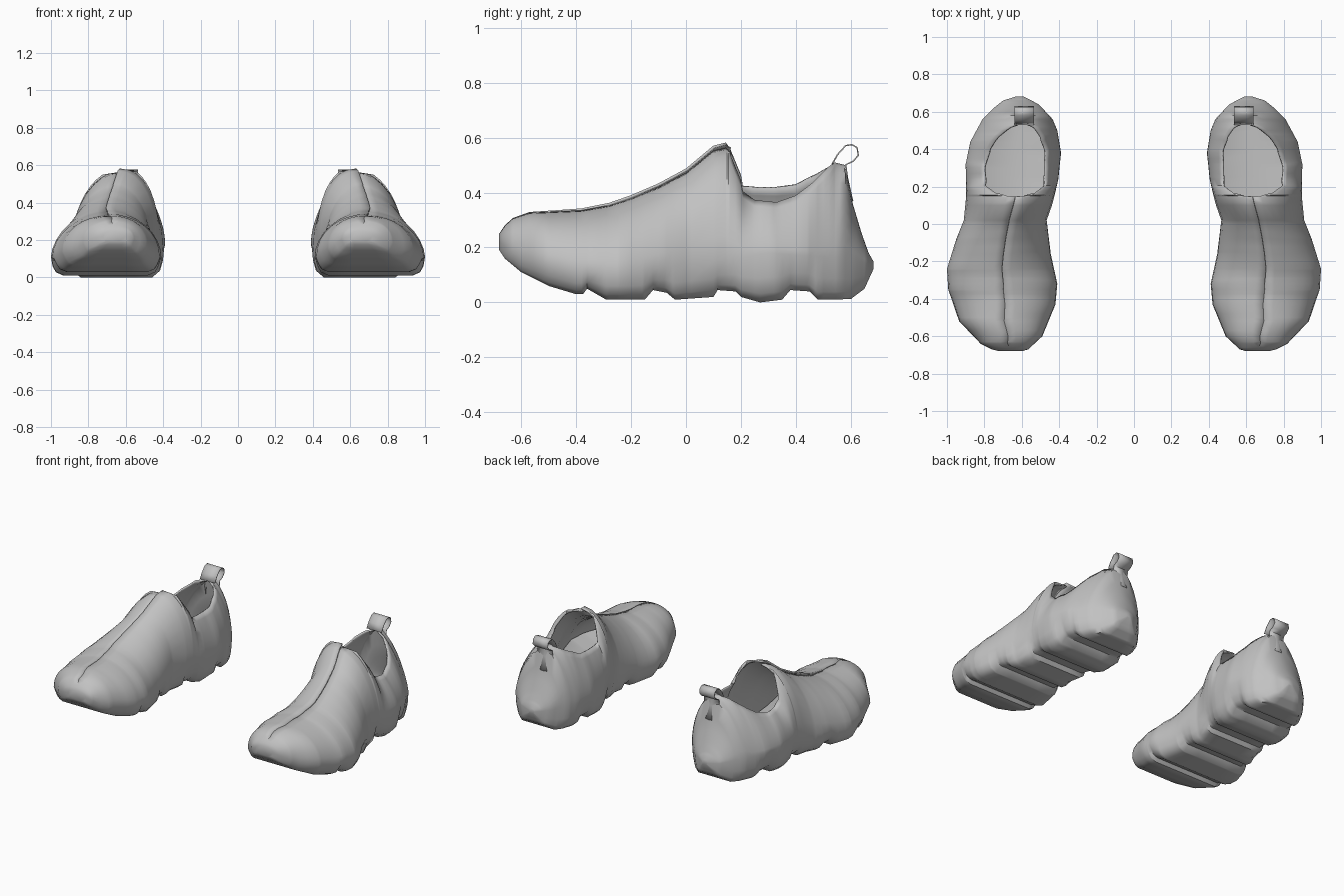
import bpy, bmesh, math

cube = bpy.data.objects.get("Cube")
if cube:
    bpy.data.objects.remove(cube)

grey = bpy.data.materials.new("plain grey")
grey.use_nodes = True
COLOR = (0.54, 0.54, 0.54, 1)
grey.diffuse_color = COLOR
grey.node_tree.nodes["Principled BSDF"].inputs["Base Color"].default_value = COLOR

# Shoe measurements along its length, as (y, value) pairs
OUTER = [(-.68, .72), (-.67, .76), (-.64, .82), (-.52, .935), (-.35, .993), (-.24, 1), (-.08, .95),
         (.02, .91), (.15, .897), (.32, .9), (.44, .875), (.56, .81), (.62, .75), (.66, .7), (.682, .63)]
INNER = [(-.68, .6), (-.67, .565), (-.6, .49), (-.43, .42), (-.32, .41), (-.16, .445), (.02, .467),
         (.1, .44), (.24, .405), (.38, .39), (.5, .41), (.56, .435), (.64, .51), (.682, .59)]
# Height of the ridge, or of the edge where the shoe is open
TOP = [(-.68, .25), (-.66, .28), (-.63, .307), (-.57, .328), (-.48, .333), (-.38, .339), (-.28, .358),
       (-.2, .385), (-.1, .427), (0, .48), (.1, .562), (.145, .573), (.16, .552), (.2, .455),
       (.207, .415), (.25, .397), (.33, .393), (.4, .41), (.47, .455), (.54, .51), (.58, .5),
       (.607, .36), (.64, .25), (.665, .18), (.682, .15)]
TREAD = [(-.68, .19), (-.66, .16), (-.6, .11), (-.5, .06), (-.4, .03), (-.375, .03), (-.36, .05),
         (-.29, .01), (-.15, .01), (-.12, .045), (-.07, .035), (-.04, .01), (.1, .02), (.115, .045),
         (.18, .04), (.2, .02), (.27, 0), (.35, .01), (.38, .045), (.45, .04), (.48, .01),
         (.6, .012), (.65, .05), (.682, .12)]
WIDEST = [(-.68, .22), (-.6, .16), (-.4, .11), (-.2, .11), (0, .14), (.3, .18), (.6, .16), (.682, .135)]
OPENING = [(-.68, 0), (.145, 0), (.155, .09), (.2, .15), (.207, .158), (.3, .165), (.4, .15),
           (.47, .115), (.52, .065), (.545, 0), (.682, 0)]
FULLNESS = [(-.68, 2.4), (-.5, 2.1), (-.25, 1.8), (-.05, 1.9), (.145, 2.1), (.3, 1.7), (.5, 1.5), (.682, 1.9)]
DIP = [(-.68, 0), (.207, .01), (.25, .024), (.33, .028), (.45, .015), (.52, 0), (.682, 0)]
LEAN = [(-.68, 0), (-.3, .005), (.145, .03), (.3, .018), (.58, .033), (.682, 0)]
TABLES = (OUTER, INNER, TOP, TREAD, WIDEST, OPENING, FULLNESS, DIP, LEAN)
STATIONS = sorted({y for table in TABLES for y, _ in table})
ARCH = 8


def sample(table, y):
    for (a, va), (b, vb) in zip(table, table[1:]):
        if y <= b:
            return va + (vb - va) * (y - a) / (b - a)
    return table[-1][1]


def finish(name, bm, thickness, angle=50):
    """Turn a bmesh into a mirrored pair with a thin shell and smooth shading."""
    bmesh.ops.remove_doubles(bm, verts=bm.verts, dist=.0005)
    bmesh.ops.recalc_face_normals(bm, faces=bm.faces)
    mesh = bpy.data.meshes.new(name)
    bm.to_mesh(mesh)
    bm.free()
    mesh.materials.append(grey)
    obj = bpy.data.objects.new(name, mesh)
    bpy.context.collection.objects.link(obj)
    bpy.ops.object.select_all(action='DESELECT')
    obj.select_set(True)
    bpy.context.view_layer.objects.active = obj
    bpy.ops.object.shade_smooth_by_angle(angle=math.radians(angle))
    if thickness:
        shell = obj.modifiers.new("shell", 'SOLIDIFY')
        shell.thickness = thickness
        shell.offset = -1
    mirror = obj.modifiers.new("pair", 'MIRROR')
    mirror.use_mirror_merge = False


def skin(bm, rows):
    for a, b in zip(rows, rows[1:]):
        for i in range(len(a) - 1):
            bm.faces.new((a[i], a[i + 1], b[i + 1], b[i]))


def half_section(y, side):
    """Half a cross-section, from the collar edge or ridge down to the sole."""
    outer, inner, top, tread, mid, gap, power, dip, lean = (sample(t, y) for t in TABLES)
    cx, w = (outer + inner) / 2, (outer - inner) / 2
    # The collar dips on the outer side of the foot
    top -= side * dip
    # Arch cut off at the opening, passing through the collar edge
    start = math.acos((gap / w) ** (power / 2))
    crown = (top - mid) / math.sin(start) ** (2 / power)
    points = []
    for i in range(ARCH + 1):
        t = start * (1 - i / ARCH)
        x = w * math.cos(t) ** (2 / power) if i else gap
        rise = math.sin(t) ** (2 / power)
        points.append((cx - lean * rise + side * x, y, mid + crown * rise))
    # Tread flanks pull in slightly at the grooves
    groove = min(tread, .05)
    for spread, rise in ((.98, .5), (.92, .18)):
        points.append((cx + side * w * (spread - groove), y, tread + rise * (mid - tread)))
    return points + [(cx + side * w * spread, y, tread) for spread in (.77, .4)]


def section(y):
    return half_section(y, -1) + half_section(y, 1)[::-1]


# Shoe body: upper, tongue, heel and lugged sole in one loft
bm = bmesh.new()
rows = [[bm.verts.new(p) for p in section(y)] for y in STATIONS]
skin(bm, rows)
for end in (rows[0], rows[-1]):
    bm.faces.new(end[:-1])
finish("shoe_body", bm, .01)

# Dished insole
bm = bmesh.new()
rows = []
for y in STATIONS:
    if -.5 < y < .62:
        cx = (sample(OUTER, y) + sample(INNER, y)) / 2
        w = (sample(OUTER, y) - sample(INNER, y)) * .46
        rows.append([bm.verts.new((cx + w * s, y, .09 + .05 * s ** 4)) for s in (-1, -.7, 0, .7, 1)])
skin(bm, rows)
finish("insole", bm, 0)

# Heel pull loop; its patch wraps around the heel
LOOP = [(.609, .37), (.59, .455), (.584, .5), (.61, .512), (.63, .535), (.625, .565),
        (.605, .577), (.58, .573), (.55, .54), (.53, .505)]
bm = bmesh.new()
rows = []
for y, z in LOOP:
    wrap = .012 if z < .5 else 0
    rows.append([bm.verts.new((.5875 + .0525 * s, y - wrap * abs(s), z)) for s in (-1, 0, 1)])
skin(bm, rows)
finish("heel_pull_loop", bm, .005, 60)
